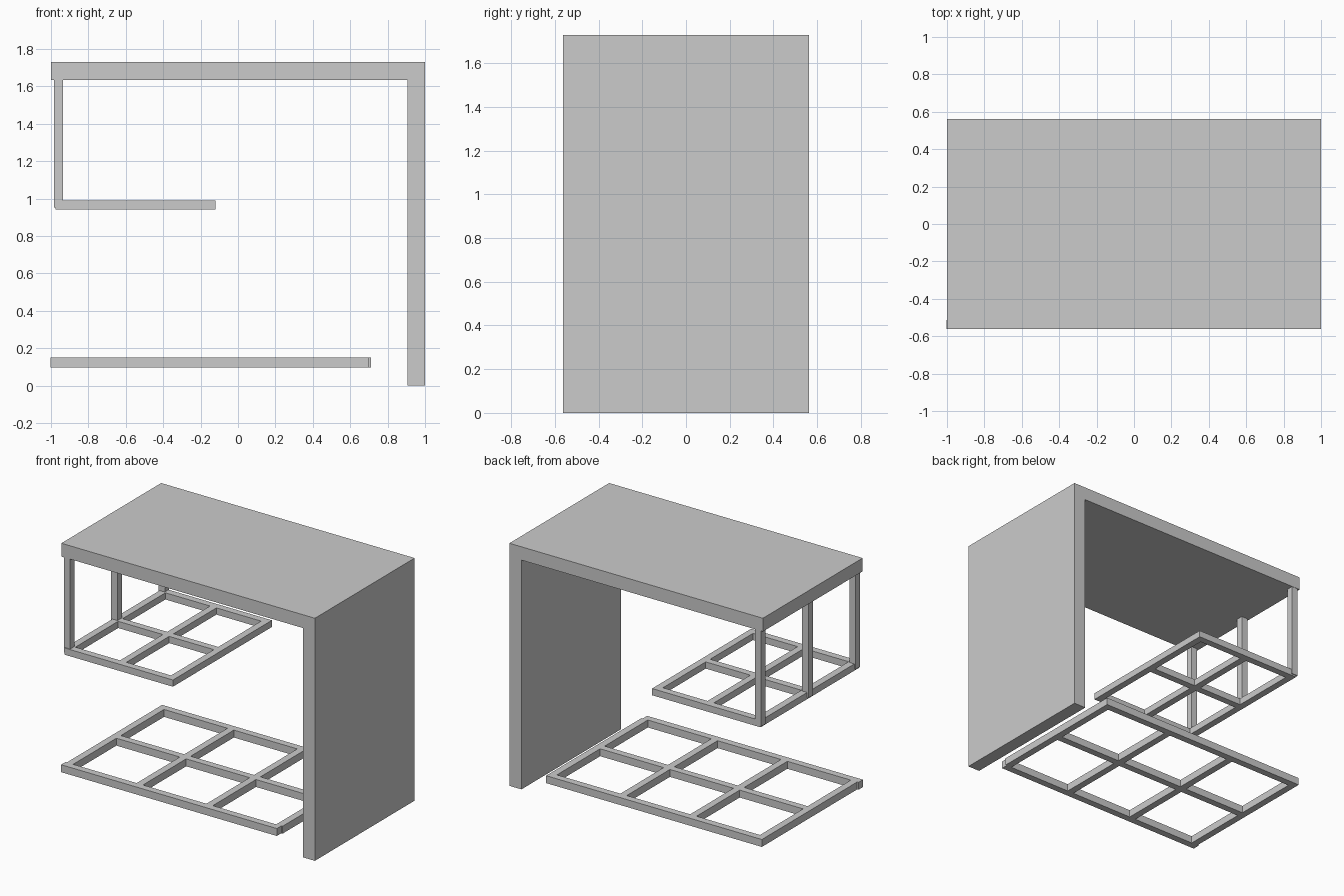
import bpy

if "Cube" in bpy.data.objects:
    bpy.data.objects.remove(bpy.data.objects["Cube"])


def box(name, x0, x1, y0, y1, z0, z1):
    """Axis-aligned box given by its limits."""
    bpy.ops.mesh.primitive_cube_add(size=1, location=((x0 + x1) / 2, (y0 + y1) / 2, (z0 + z1) / 2))
    ob = bpy.context.object
    ob.name = name
    ob.scale = (x1 - x0, y1 - y0, z1 - z0)
    bpy.ops.object.transform_apply(location=False, rotation=False, scale=True)
    return ob


BAR = 0.05
HALF = 0.562


def spaced(a, b, n):
    """Start positions of n bars spread evenly from a to b."""
    return [a + (b - BAR - a) * i / (n - 1) for i in range(n)]


def grid_frame(name, x0, x1, y0, y1, z0, z1, crossbars, front_shift=0.0):
    """Open shelf frame: three long rails with crossbars fitted between them."""
    rails = spaced(y0, y1, 3)
    for i, y in enumerate(rails):
        s = front_shift if i == 0 else 0.0
        box(f"{name}_rail_{i + 1}", x0 + s, x1 + s, y, y + BAR, z0, z1)
    for i, x in enumerate(spaced(x0, x1, crossbars)):
        for j in range(2):
            box(f"{name}_crossbar_{i + 1}_{j + 1}", x, x + BAR,
                rails[j] + BAR, rails[j + 1], z0, z1)


# Desk top and solid side panel
box("desk_top", -1, 1, -HALF, HALF, 1.635, 1.73)
box("side_panel", 0.905, 1, -HALF, HALF, 0, 1.635)

# Lower frame, with the front rail slightly offset
grid_frame("lower_frame", -0.992, 0.71, -HALF, HALF, 0.097, 0.15, 4, front_shift=-0.01)

# Hanging shelf frame and its posts
grid_frame("hanging_frame", -0.975, -0.12, -HALF, 0.553, 0.942, 0.99, 3)
for i, y in enumerate(spaced(-0.555, 0.56, 3)):
    box(f"hanging_post_{i + 1}", -0.985, -0.935, y, y + BAR, 0.953, 1.635)
